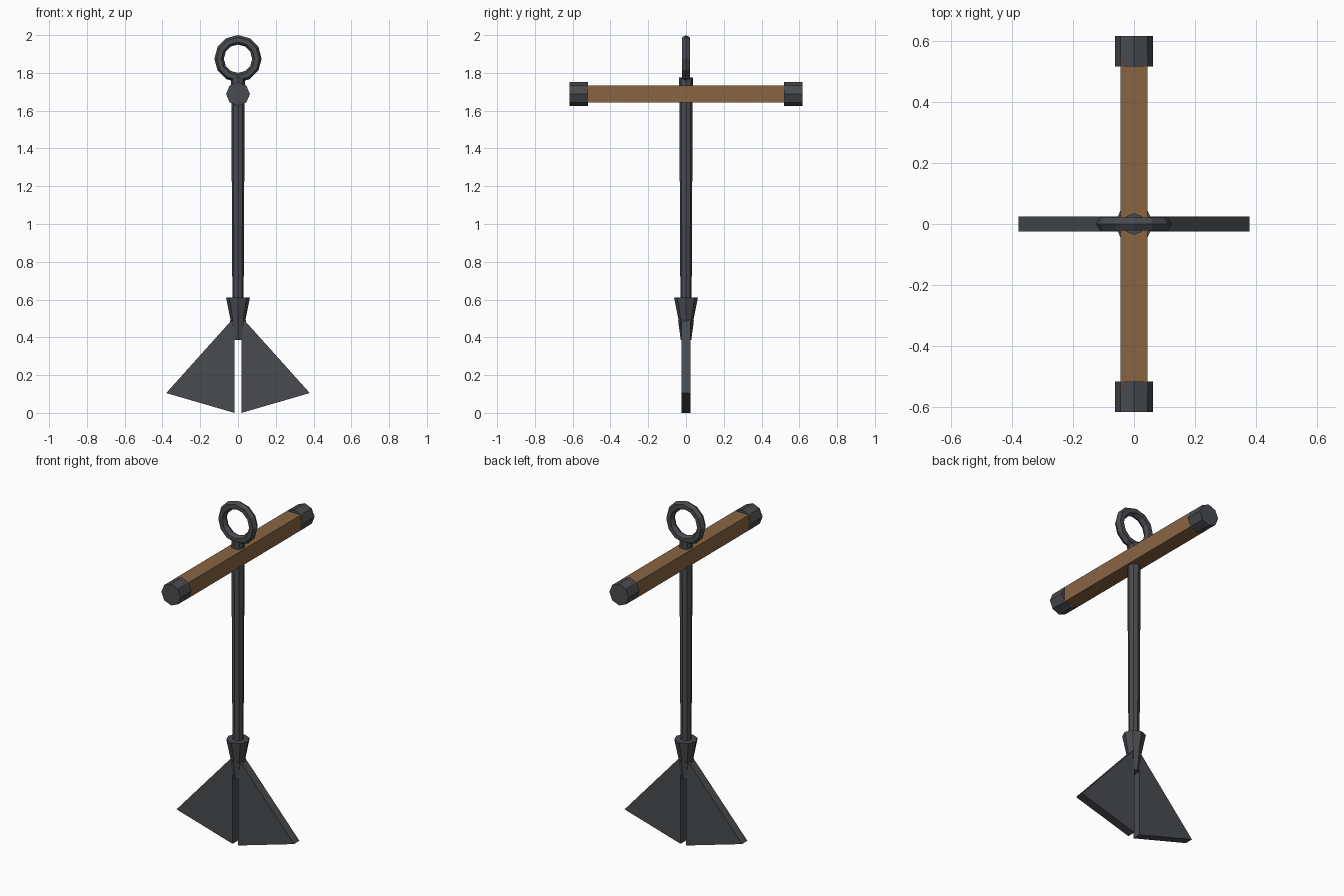
import bpy, bmesh
from math import pi

if "Cube" in bpy.data.objects:
    bpy.data.objects.remove(bpy.data.objects["Cube"])


def material(name, color):
    m = bpy.data.materials.new(name)
    m.diffuse_color = (*color, 1)
    m.use_nodes = True
    m.node_tree.nodes["Principled BSDF"].inputs["Base Color"].default_value = m.diffuse_color
    return m


IRON = material("dark_iron", (0.065, 0.07, 0.078))
WOOD = material("wood", (0.25, 0.13, 0.055))


def finish(name, mat):
    ob = bpy.context.object
    ob.name = name
    ob.data.materials.append(mat)
    return ob


def cone(name, r_low, r_high, low, high):
    """Eight-sided tapered bar standing between two heights."""
    bpy.ops.mesh.primitive_cone_add(vertices=8, radius1=r_low, radius2=r_high,
                                    depth=high - low, location=(0, 0, (low + high) / 2))
    return finish(name, IRON)


# Shank, collar and flared foot
cone("shank", 0.029, 0.036, 0.45, 1.775)
cone("collar", 0.038, 0.063, 0.485, 0.61)
cone("shank_foot", 0.028, 0.042, 0.387, 0.49)

# Ring at the top
bpy.ops.mesh.primitive_torus_add(major_segments=12, minor_segments=6,
                                 major_radius=0.1, minor_radius=0.025,
                                 location=(0, 0, 1.875), rotation=(pi / 2, 0, 0))
finish("ring", IRON)

# Wooden cross stock
bpy.ops.mesh.primitive_cube_add(size=1, location=(0, 0, 1.688))
stock = finish("stock", WOOD)
stock.scale = (0.09, 1.1, 0.09)

# Iron caps on the stock, flat plates for the flukes
for side, label in ((-1, "left"), (1, "right")):
    bpy.ops.mesh.primitive_cylinder_add(vertices=8, radius=0.063, depth=0.1,
                                        location=(0, side * 0.568, 1.688),
                                        rotation=(pi / 2, 0, 0))
    finish("stock_cap_" + label, IRON)

    profile = [(0.018, 0.0), (0.38, 0.105), (0.03, 0.495), (0.018, 0.495)]
    bm = bmesh.new()
    face = bm.faces.new([bm.verts.new((side * x, -0.025, z)) for x, z in profile])
    ext = bmesh.ops.extrude_face_region(bm, geom=[face])
    verts = [v for v in ext["geom"] if isinstance(v, bmesh.types.BMVert)]
    bmesh.ops.translate(bm, verts=verts, vec=(0, 0.05, 0))
    bmesh.ops.recalc_face_normals(bm, faces=bm.faces)
    mesh = bpy.data.meshes.new("fluke_" + label)
    bm.to_mesh(mesh)
    bm.free()
    mesh.materials.append(IRON)
    bpy.context.collection.objects.link(bpy.data.objects.new("fluke_" + label, mesh))
